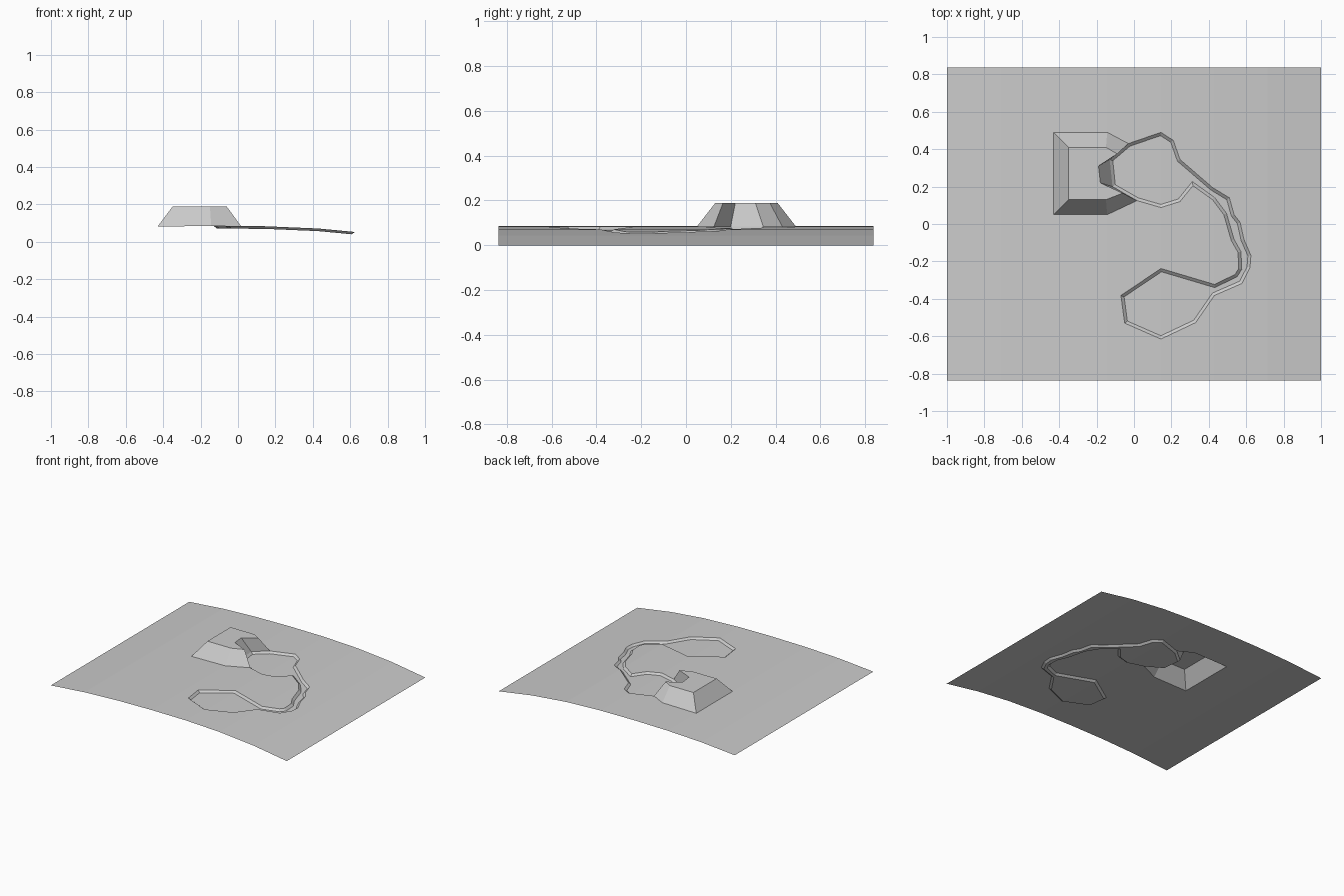
import bpy, bmesh
from mathutils import Vector
from mathutils.geometry import delaunay_2d_cdt

old = bpy.data.objects.get("Cube")
if old:
    bpy.data.objects.remove(old, do_unlink=True)

grey = bpy.data.materials.new("stone grey")
grey.use_nodes = True
colour = (0.6, 0.6, 0.6, 1)
grey.diffuse_color = colour
grey.node_tree.nodes["Principled BSDF"].inputs["Base Color"].default_value = colour

HALF_DEPTH = 0.838
BANK_WIDTH = 0.016
BANK_DROP = 0.014
MOUND_TOP = 0.188

# Ground profile: evenly spaced columns, sagging towards both ends
HEIGHTS = [0.045, 0.069, 0.081, 0.085, 0.083, 0.071, 0.044, 0]
SPANS = len(HEIGHTS) - 1
COLUMNS = [-1 + 2 * i / SPANS for i in range(SPANS + 1)]


def ground_height(x):
    t = min(max((x + 1) / 2 * SPANS, 0), SPANS)
    i = min(int(t), SPANS - 1)
    return HEIGHTS[i] + (HEIGHTS[i + 1] - HEIGHTS[i]) * (t - i)


def outline(points):
    return [Vector(p) / 100 for p in points]


def inset(poly, distance):
    """Mitred inset of a clockwise outline."""
    result = []
    for i, p in enumerate(poly):
        a = (p - poly[i - 1]).normalized()
        b = (poly[(i + 1) % len(poly)] - p).normalized()
        na, nb = Vector((a.y, -a.x)), Vector((b.y, -b.x))
        result.append(p + (na + nb) * distance / (1 + na.dot(nb)))
    return result


def inside(p, poly):
    hit = False
    for a, b in zip(poly, poly[1:] + poly[:1]):
        if (a.y > p.y) != (b.y > p.y):
            if p.x < a.x + (b.x - a.x) * (p.y - a.y) / (b.y - a.y):
                hit = not hit
    return hit


def add_object(name, verts, faces):
    mesh = bpy.data.meshes.new(name)
    mesh.from_pydata(verts, [], faces)
    mesh.materials.append(grey)
    bm = bmesh.new()
    bm.from_mesh(mesh)
    loose = [v for v in bm.verts if not v.link_faces]
    bmesh.ops.delete(bm, geom=loose, context="VERTS")
    bm.to_mesh(mesh)
    bm.free()
    bpy.context.collection.objects.link(bpy.data.objects.new(name, mesh))


# Mound outlines, counter-clockwise, with a notch on the +x side
mound_base = outline([
    (-43, 5), (-14.3, 5), (1.6, 12.5), (-11.5, 20),
    (-13, 34.5), (-3, 43), (-14.3, 49), (-43, 49)])
mound_top = outline([
    (-35, 13), (-15, 13), (-6, 16.5), (-18, 22),
    (-19, 31), (-9, 37.5), (-15, 41), (-35, 41)])

# River outline, clockwise from the notch, down to the pond and back
river = [mound_base[4], mound_base[5]] + outline([
    (14.4, 49), (21, 44.7), (24.6, 34.5), (42, 19.5), (51, 14), (53.5, 5),
    (56.7, 1), (58.8, -8.3), (62.5, -16.8), (62, -23.3), (57.7, -31.8),
    (43, -38.2), (33, -52.7), (14.4, -61.5), (-5, -53), (-7, -38.2),
    (14.4, -23.8), (43, -32.3), (54, -27), (56, -23.8), (55.6, -15.2),
    (52, -8.8), (48, 5), (42, 13), (31.5, 20.5), (24.6, 12), (14.4, 8.8),
]) + [mound_base[2], mound_base[3]]
bed = inset(river, BANK_WIDTH)

# Flat layout of columns, river and mound, triangulated together
points, edges = [], []
for x in COLUMNS:
    edges.append((len(points), len(points) + 1))
    points += [Vector((x, -HALF_DEPTH)), Vector((x, HALF_DEPTH))]
for poly in (river, bed, mound_base):
    start, n = len(points), len(poly)
    edges += [(start + i, start + (i + 1) % n) for i in range(n)]
    points += poly
flat, _, triangles, *_ = delaunay_2d_cdt(points, edges, [], 0, 0.00001)

# Sort the triangles into ground, bank and bed
parts = {"ground_sheet": [], "river_banks": [], "river_bed": []}
for tri in triangles:
    centre = sum((flat[i] for i in tri), Vector((0, 0))) / len(tri)
    if inside(centre, bed):
        parts["river_bed"].append(tri)
    elif inside(centre, river):
        parts["river_banks"].append(tri)
    elif not inside(centre, mound_base):
        parts["ground_sheet"].append(tri)

# Lift to the ground profile and sink the river bed
sunk = {i for tri in parts["river_bed"] for i in tri}
verts = [(p.x, p.y, ground_height(p.x) - (BANK_DROP if i in sunk else 0))
         for i, p in enumerate(flat)]
for name, faces in parts.items():
    add_object(name, verts, faces)

# Mound: sloped sides and a flat cap, open underneath
n = len(mound_base)
mound_verts = [(p.x, p.y, ground_height(p.x)) for p in mound_base]
mound_verts += [(p.x, p.y, MOUND_TOP) for p in mound_top]
sides = [(i, (i + 1) % n, n + (i + 1) % n, n + i) for i in range(n)]
add_object("mound", mound_verts, sides + [tuple(range(n, 2 * n))])
